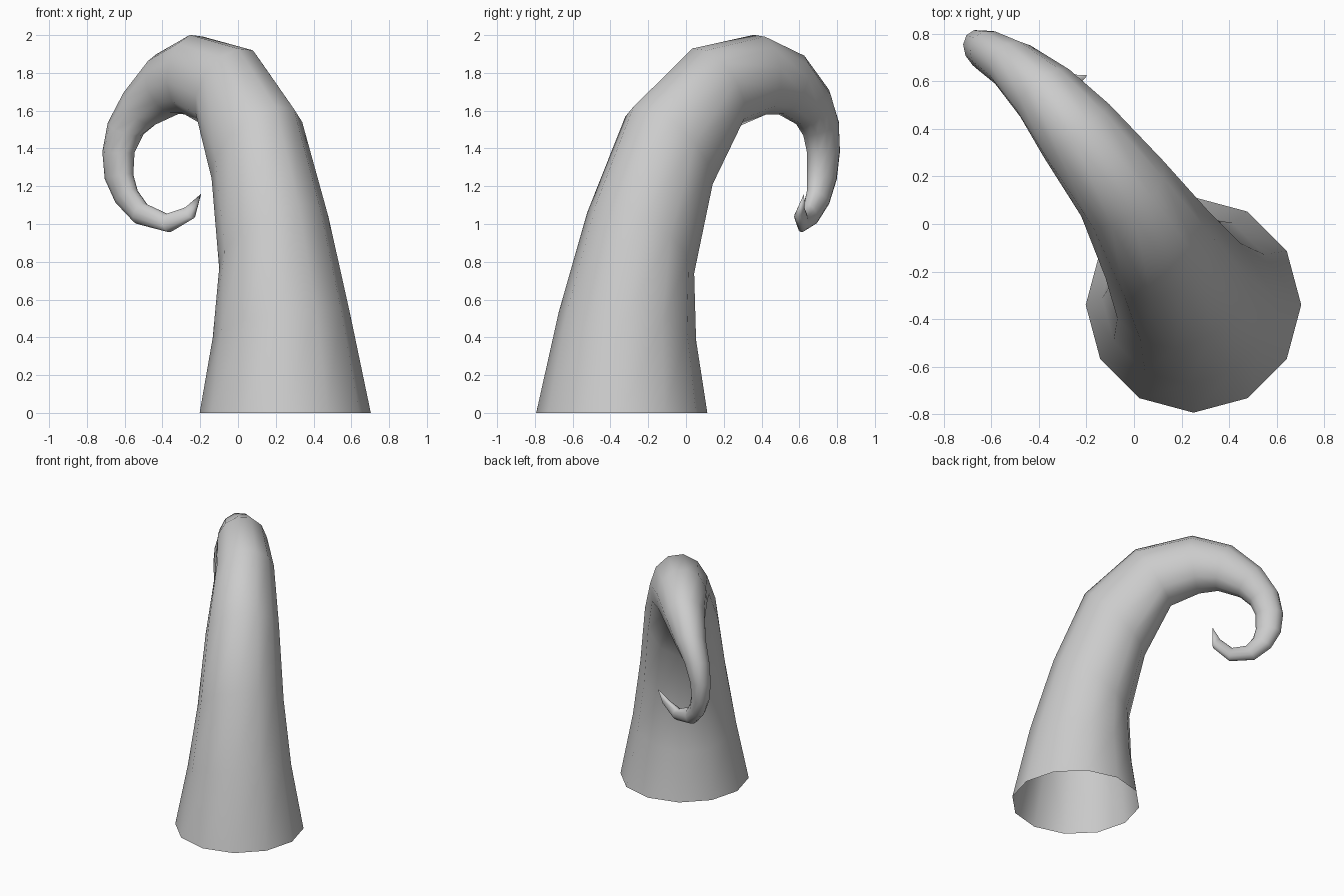
import bpy, bmesh
from math import sin, cos, radians
from mathutils import Vector

SIDES = 12
# curl plane: heading of the bend, its side direction, and up
HEAD = Vector((cos(radians(130)), sin(radians(130)), 0))
SIDE = Vector((-HEAD.y, HEAD.x, 0)) * -1
UP = Vector((0, 0, 1))

# rings: centre x, y, z, in-plane radius, side radius, tilt in degrees
RINGS = [
    (0.25, -0.34, 0.00, 0.453, 0.453, 0),
    (0.23, -0.31, 0.46, 0.375, 0.365, 15),
    (0.19, -0.24, 0.90, 0.340, 0.305, 38),
    (0.10, -0.09, 1.39, 0.315, 0.260, 48),
    (-0.05, 0.15, 1.72, 0.245, 0.210, 60),
    (-0.24, 0.39, 1.79, 0.215, 0.180, 86),
    (-0.375, 0.55, 1.74, 0.172, 0.145, 111),
    (-0.51, 0.67, 1.62, 0.130, 0.110, 132),
    (-0.595, 0.715, 1.505, 0.110, 0.090, 159),
    (-0.633, 0.728, 1.38, 0.098, 0.075, 178),
    (-0.63, 0.72, 1.25, 0.090, 0.065, 190),
    (-0.59, 0.70, 1.145, 0.075, 0.057, 213),
    (-0.515, 0.66, 1.055, 0.062, 0.050, 240),
    (-0.37, 0.62, 1.005, 0.050, 0.042, 283),
    (-0.255, 0.60, 1.06, 0.040, 0.030, 312),
]
TIP = (-0.195, 0.625, 1.16)

# curled horn: lofted open tube ending in a point
bm = bmesh.new()
loops = []
for x, y, z, r, s, tilt in RINGS:
    t = radians(tilt)
    out = -cos(t) * HEAD + sin(t) * UP
    loop = []
    for k in range(SIDES):
        a = radians(20 + 360 * k / SIDES)
        loop.append(bm.verts.new(Vector((x, y, z)) + r * cos(a) * out + s * sin(a) * SIDE))
    loops.append(loop)

for lo, hi in zip(loops, loops[1:]):
    for k in range(SIDES):
        n = (k + 1) % SIDES
        bm.faces.new((lo[k], lo[n], hi[n], hi[k]))

tip = bm.verts.new(TIP)
for k in range(SIDES):
    bm.faces.new((loops[-1][k], loops[-1][(k + 1) % SIDES], tip))

bmesh.ops.recalc_face_normals(bm, faces=bm.faces)
for f in bm.faces:
    f.smooth = True
mesh = bpy.data.meshes.new("curled_horn")
bm.to_mesh(mesh)
bm.free()
bpy.context.collection.objects.link(bpy.data.objects.new("curled_horn", mesh))
